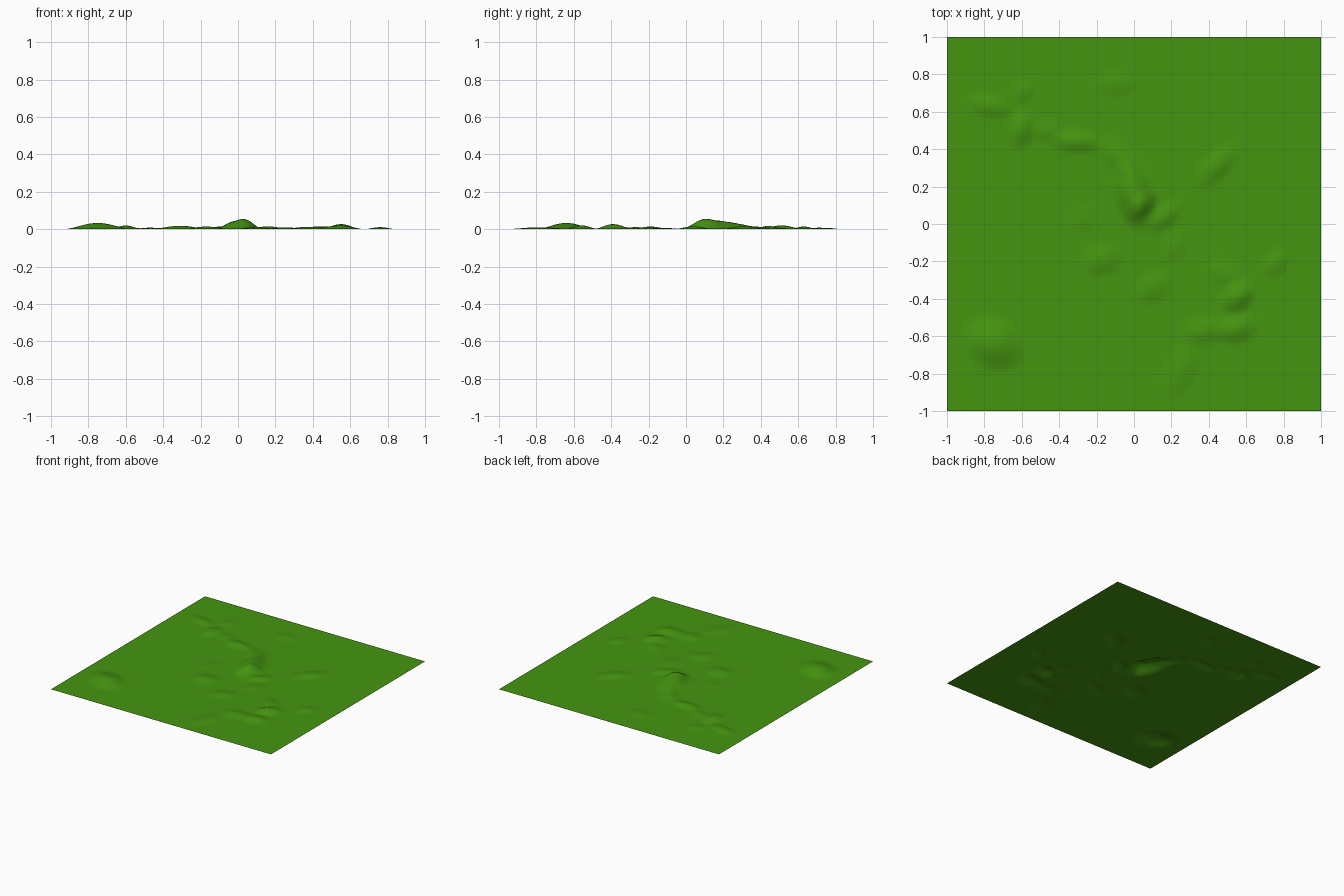
import bpy, bmesh, math

# Hills: centre x, centre y, half length, half width, angle in degrees, height
HILLS = [
    (-0.75, -0.64, 0.19, 0.15, -25, 0.033),
    (0.00, 0.16, 0.22, 0.12, 105, 0.046),
    (0.04, 0.10, 0.13, 0.07, 45, 0.018),
    (-0.08, 0.35, 0.17, 0.09, 130, 0.015),
    (0.16, 0.04, 0.14, 0.07, 40, 0.015),
    (-0.31, 0.44, 0.16, 0.07, -5, 0.018),
    (-0.60, 0.51, 0.12, 0.08, 80, 0.020),
    (-0.77, 0.63, 0.14, 0.07, -15, 0.014),
    (-0.59, 0.71, 0.08, 0.07, 60, 0.008),
    (-0.47, 0.50, 0.10, 0.07, 0, 0.008),
    (0.44, 0.31, 0.17, 0.08, 45, 0.015),
    (0.55, -0.39, 0.12, 0.09, 40, 0.027),
    (0.48, -0.27, 0.12, 0.08, -45, 0.011),
    (0.55, -0.56, 0.13, 0.09, 15, 0.020),
    (0.38, -0.57, 0.15, 0.09, 10, 0.013),
    (0.25, -0.78, 0.20, 0.10, 65, 0.010),
    (0.76, -0.21, 0.10, 0.07, 50, 0.011),
    (-0.17, -0.19, 0.13, 0.10, 10, 0.014),
    (0.10, -0.34, 0.13, 0.09, 30, 0.011),
    (0.22, -0.12, 0.12, 0.08, 60, 0.007),
    (-0.27, 0.03, 0.10, 0.08, 80, 0.005),
    (-0.10, 0.75, 0.14, 0.08, 0, 0.007),
]


def height(x, y):
    z = 0.0
    for cx, cy, a, b, deg, h in HILLS:
        c, s = math.cos(math.radians(deg)), math.sin(math.radians(deg))
        u = ((x - cx) * c + (y - cy) * s) / a
        v = ((y - cy) * c - (x - cx) * s) / b
        d = u * u + v * v
        if d < 1:
            z += h * (1 - d) ** 2
    return z


# Square sheet of ground raised into low hills
mesh = bpy.data.meshes.new("grassy_ground")
bm = bmesh.new()
bmesh.ops.create_grid(bm, x_segments=100, y_segments=100, size=1.0)
for v in bm.verts:
    v.co.z = height(v.co.x, v.co.y)
for f in bm.faces:
    f.smooth = True
bm.to_mesh(mesh)
bm.free()
ground = bpy.data.objects.new("grassy_ground", mesh)
bpy.context.collection.objects.link(ground)

# Grass colour
grass = bpy.data.materials.new("grass_green")
grass.diffuse_color = (0.06, 0.30, 0.005, 1)
mesh.materials.append(grass)
